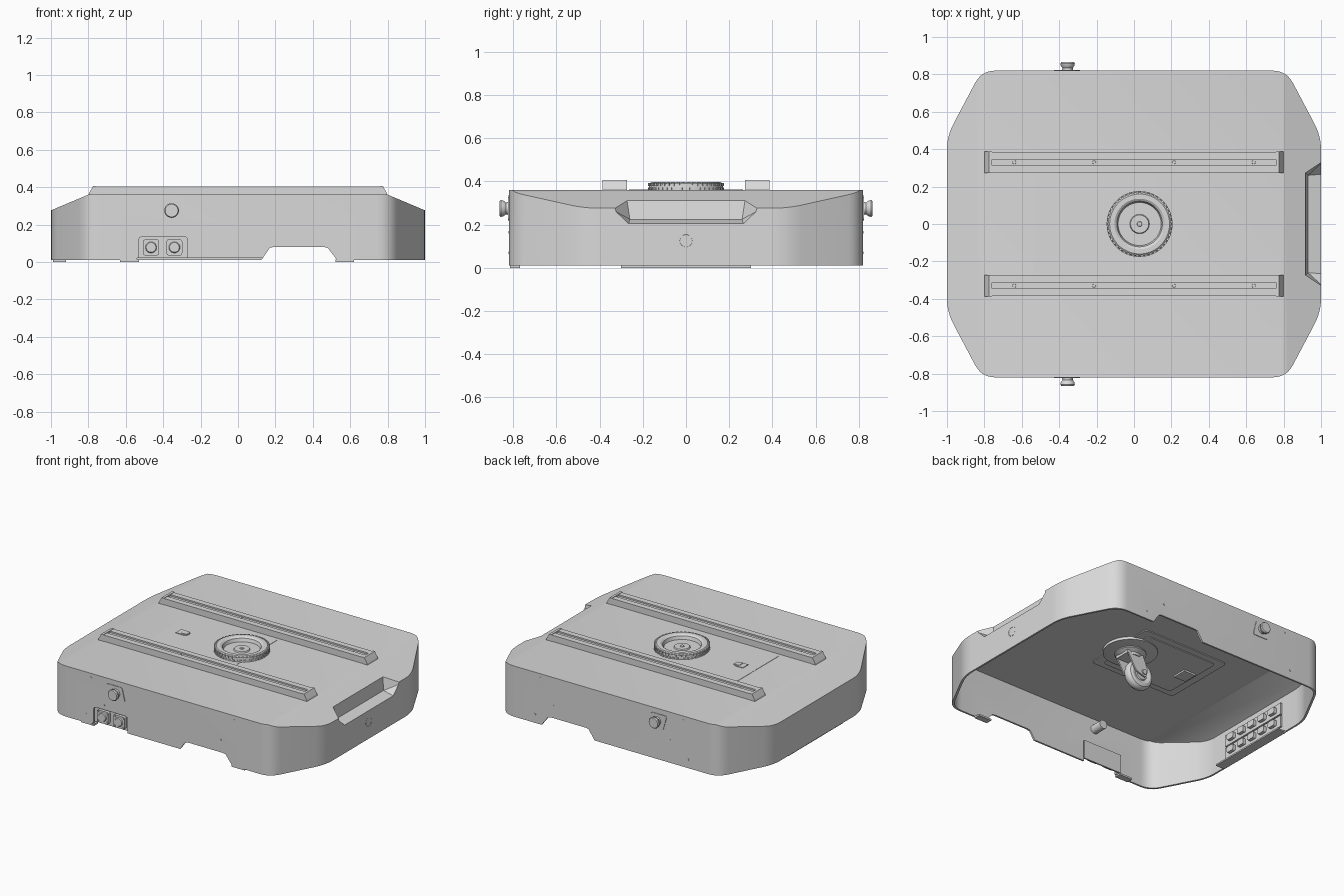
import bpy, bmesh, math
from mathutils import Vector, Matrix

cube = bpy.data.objects.get("Cube")
if cube:
    bpy.data.objects.remove(cube, do_unlink=True)

grey = bpy.data.materials.new("plain_grey")
grey.use_nodes = True
grey.diffuse_color = (0.7, 0.7, 0.7, 1)
grey.node_tree.nodes["Principled BSDF"].inputs["Base Color"].default_value = (0.7, 0.7, 0.7, 1)


def finish(name, bm, smooth=False):
    bmesh.ops.recalc_face_normals(bm, faces=bm.faces[:])
    me = bpy.data.meshes.new(name)
    bm.to_mesh(me)
    bm.free()
    ob = bpy.data.objects.new(name, me)
    bpy.context.collection.objects.link(ob)
    me.materials.append(grey)
    if smooth:
        shade(ob)
    return ob


def activate(ob):
    bpy.ops.object.select_all(action='DESELECT')
    ob.select_set(True)
    bpy.context.view_layer.objects.active = ob


def shade(ob):
    activate(ob)
    bpy.ops.object.shade_smooth_by_angle(angle=math.radians(30))


def cut(ob, cutter):
    mod = ob.modifiers.new("cut", 'BOOLEAN')
    mod.operation, mod.solver, mod.object = 'DIFFERENCE', 'EXACT', cutter
    activate(ob)
    bpy.ops.object.modifier_apply(modifier=mod.name)
    bpy.data.objects.remove(cutter, do_unlink=True)


def rounded(pts, r, n=6):
    """Round every corner of a 2D outline."""
    out = []
    for i, p in enumerate(pts):
        p = Vector(p)
        a = (Vector(pts[i - 1]) - p).normalized() * r
        b = (Vector(pts[(i + 1) % len(pts)]) - p).normalized() * r
        for k in range(n + 1):
            t = k / n
            out.append(p + a * (1 - t) ** 2 + b * t ** 2)
    return out


def rect(u0, u1, v0, v1):
    return [(u0, v0), (u1, v0), (u1, v1), (u0, v1)]


def add_prism(bm, pts, lo, hi, axis):
    put = {'x': lambda u, v, w: (w, u, v), 'y': lambda u, v, w: (u, w, v),
           'z': lambda u, v, w: (u, v, w)}[axis]
    a = [bm.verts.new(put(u, v, lo)) for u, v in pts]
    b = [bm.verts.new(put(u, v, hi)) for u, v in pts]
    bm.faces.new(a)
    bm.faces.new(b[::-1])
    for i in range(len(pts)):
        j = (i + 1) % len(pts)
        bm.faces.new((a[i], a[j], b[j], b[i]))


def prism(name, pts, lo, hi, axis='z', smooth=False):
    bm = bmesh.new()
    add_prism(bm, pts, lo, hi, axis)
    return finish(name, bm, smooth)


def lathe(name, profile, loc, turn=None, n=48):
    """Turn an (r, height) profile about z, then rotate and place it."""
    bm = bmesh.new()
    vs = [bm.verts.new((r, 0, z)) for r, z in profile]
    es = [bm.edges.new((vs[i], vs[i + 1])) for i in range(len(vs) - 1)]
    bmesh.ops.spin(bm, geom=vs + es, cent=(0, 0, 0), axis=(0, 0, 1),
                   angle=2 * math.pi, steps=n)
    bmesh.ops.remove_doubles(bm, verts=bm.verts[:], dist=1e-5)
    bm.transform(Matrix.Translation(loc) @ (turn or Matrix()))
    return finish(name, bm, True)


FRONT = Matrix.Rotation(math.pi / 2, 4, 'X')
BACK = Matrix.Rotation(-math.pi / 2, 4, 'X')
RIGHT = Matrix.Rotation(math.pi / 2, 4, 'Y')

# --- body: hollow rounded octagon with both ends of the top sloping down
OUTLINE = rounded([(1, -.47), (1, .47), (.815, .82), (-.815, .82),
                   (-1, .47), (-1, -.47), (-.815, -.82), (.815, -.82)], .075)


def solid(name, t, z0):
    bm = bmesh.new()
    add_prism(bm, [(u * (1 - t), v * (1 - t * 1.2)) for u, v in OUTLINE], z0, .36 - t, 'z')
    for s in (1, -1):
        res = bmesh.ops.bisect_plane(bm, geom=bm.verts[:] + bm.edges[:] + bm.faces[:],
                                     plane_co=(s * .8, 0, .36 - t), plane_no=(s * .42, 0, 1),
                                     clear_outer=True)
        edges = [e for e in bm.edges if e.is_boundary]
        bmesh.ops.holes_fill(bm, edges=edges, sides=0)
    return finish(name, bm)


def recess(d):
    """Hand-grip pocket, grown by d."""
    bm = bmesh.new()
    for s in (1, -1):
        for x, y, z in ((1.05, .27, .19), (1.05, .37, .285), (1.05, .37, .45),
                        (.93, .26, .225), (.90, .29, .42)):
            bm.verts.new((x - d, s * (y + d), z - d))
    bmesh.ops.convex_hull(bm, input=bm.verts[:])
    return finish("recess_cutter", bm)


T = .012
shell = solid("body_shell", 0, .01)
cut(shell, recess(0))
inner = solid("inner_cutter", T, -.1)
cut(inner, recess(T))
cut(shell, inner)
# cutouts along the lower rim
cut(shell, prism("notch_cutter", [(.06, -.1), (.56, -.1), (.53, .01), (.48, .075), (.46, .08),
                                  (.19, .08), (.17, .075), (.125, .01)], -1, 1, 'y'))
cut(shell, prism("rim_cutter", rect(-.54, .13, -.1, .02), -1, -.7, 'y'))
cut(shell, prism("socket_cutter", rounded(rect(-.53, -.27, -.1, .135), .02), -1, -.7, 'y'))
shade(shell)

# --- charging sockets set back in the front cutout
prism("socket_plate", rect(-.55, -.25, .02, .15), -.79, -.78, 'y')
for i, x in enumerate((-.465, -.34)):
    prism(f"socket_{i}", rounded(rect(x - .042, x + .042, .035, .12), .012, 3), -.815, -.79, 'y')
    lathe(f"socket_face_{i}", [(0, .006), (.026, .006), (.03, 0)], (x, -.815, .078), FRONT, 24)
    for dx in (-.033, .033):
        for z in (.045, .11):
            lathe(f"socket_screw_{i}", [(0, .004), (.007, .004), (.007, 0)],
                  (x + dx, -.815, z), FRONT, 10)

# --- push buttons, frames and screws on both long sides
for side, s, turn in (("front", -1, FRONT), ("back", 1, BACK)):
    frame = rounded([(-.43, .325), (-.31, .325), (-.285, .22), (-.40, .22)], .015, 3)
    prism(side + "_button_frame", frame, s * .818, s * .824, 'y')
    lathe(side + "_button", [(0, .045), (.034, .045), (.039, .038), (.036, .025), (.028, .015),
                             (.03, 0), (.03, -.1), (0, -.1)], (-.355, s * .82, .275), turn, 32)
    for x, z in ((-.55, .33), (.54, .33), (-.45, .165), (.44, .165), (-.59, .07), (.58, .07)):
        lathe(side + "_screw", [(0, .002), (.007, .002), (.007, -.002)], (x, s * .82, z), turn, 10)

# --- button below the hand grip
lathe("grip_button", [(0, .001), (.027, .001), (.029, .004), (.035, .004), (.036, -.02), (0, -.02)],
      (1 - .003, 0, .125), RIGHT, 32)

# --- connector panels on the opposite end
for i, z in enumerate((.055, .145)):
    prism(f"connector_cover_{i}", rounded(rect(-.2, .22, z, z + .08), .01, 3), -1.0, -.994, 'x')
    prism(f"connector_plate_{i}", rect(-.27, .27, z - .002, z + .078), -.985, -.972, 'x')
    for k in range(5):
        y = -.2 + k * .1
        prism(f"connector_{i}_{k}", rounded(rect(y - .03, y + .03, z + .018, z + .06), .01, 3),
              -.975, -.95, 'x')
prism("end_flange", rect(-.99, -.92, -.3, .3), 0, .01)
for i, x in enumerate((-.58, .57)):
    prism(f"rim_foot_{i}", rect(x - .05, x + .05, -.815, -.77), 0, .012)

# --- mounting rails with a centre groove, end caps and bolts
for side, s in (("front", -1), ("back", 1)):
    y = s * .33
    w = .055
    section = [(y - w, .355), (y + w, .355), (y + w, .403), (y + .016, .403), (y + .016, .393),
               (y - .016, .393), (y - .016, .403), (y - w, .403)]
    prism(side + "_rail", section, -.76, .76, 'x')
    for k in (1, -1):
        prism(side + "_rail_end", [(k * .758, .355), (k * .80, .355), (k * .795, .37),
                                   (k * .775, .406), (k * .758, .406)], y - w - .002, y + w + .002, 'y')
    for x in (-.64, -.213, .213, .64):
        lathe(side + "_rail_bolt", [(0, .003), (.009, .003), (.01, 0)], (x, y, .393), None, 12)

# --- access hatch with latch, above and below
hatch = rounded(rect(-.535, .125, -.265, .265), .03)
prism("hatch", hatch, .35, .362)
prism("hatch_underside", hatch, .342, .35)
prism("hatch_inner_plate", rounded(rect(-.48, .07, -.22, .22), .03), .337, .343)
latch = [(-.455, -.03), (-.395, -.03), (-.375, -.015), (-.375, .015), (-.395, .03), (-.455, .03)]
prism("latch", latch, .36, .366)
prism("latch_pull", rect(-.42, -.38, -.02, .02), .36, .369)
prism("latch_underside", rect(-.46, -.37, -.05, .05), .325, .34)

# --- round turntable ring with two rows of teeth
C = (.03, 0, 0)
lathe("turntable", [(0, .378), (.012, .378), (.014, .374), (.048, .374), (.052, .366), (.115, .366),
                    (.122, .388), (.135, .397), (.16, .397), (.17, .39), (.172, .378), (.172, .33),
                    (.12, .322), (0, .322)], C, None, 64)
bm = bmesh.new()
for row, z in enumerate((.366, .386)):
    for k in range(44):
        place = (Matrix.Translation(C) @ Matrix.Rotation((k + row / 2) * math.tau / 44, 4, 'Z')
                 @ Matrix.Translation((.171, 0, z)) @ Matrix.Diagonal((.01, .015, .014, 1)))
        bmesh.ops.create_cube(bm, size=1, matrix=place)
finish("turntable_teeth", bm)

# --- swivel castor hanging below the turntable
lathe("castor_swivel", [(0, .33), (.1, .33), (.1, .315), (.07, .30), (.065, .285), (0, .285)], C, None, 40)
for i, s in enumerate((-1, 1)):
    prism(f"castor_fork_{i}", rounded([(-.03, .30), (.1, .30), (.03, .18), (-.05, .155), (-.065, .21)],
                                      .018, 4), s * .048, s * .058, 'y', True)
prism("castor_bridge", rect(-.03, .1, -.058, .058), .285, .305)
lathe("castor_wheel", [(0, .034), (.04, .034), (.045, .028), (.07, .035), (.088, .03), (.098, .016),
                       (.1, 0), (.098, -.016), (.088, -.03), (.07, -.035), (.045, -.028),
                       (.04, -.034), (0, -.034)], (-.035, 0, .19), FRONT, 40)
lathe("castor_axle", [(0, .066), (.018, .066), (.018, -.066), (0, -.066)], (-.035, 0, .19), FRONT, 16)
